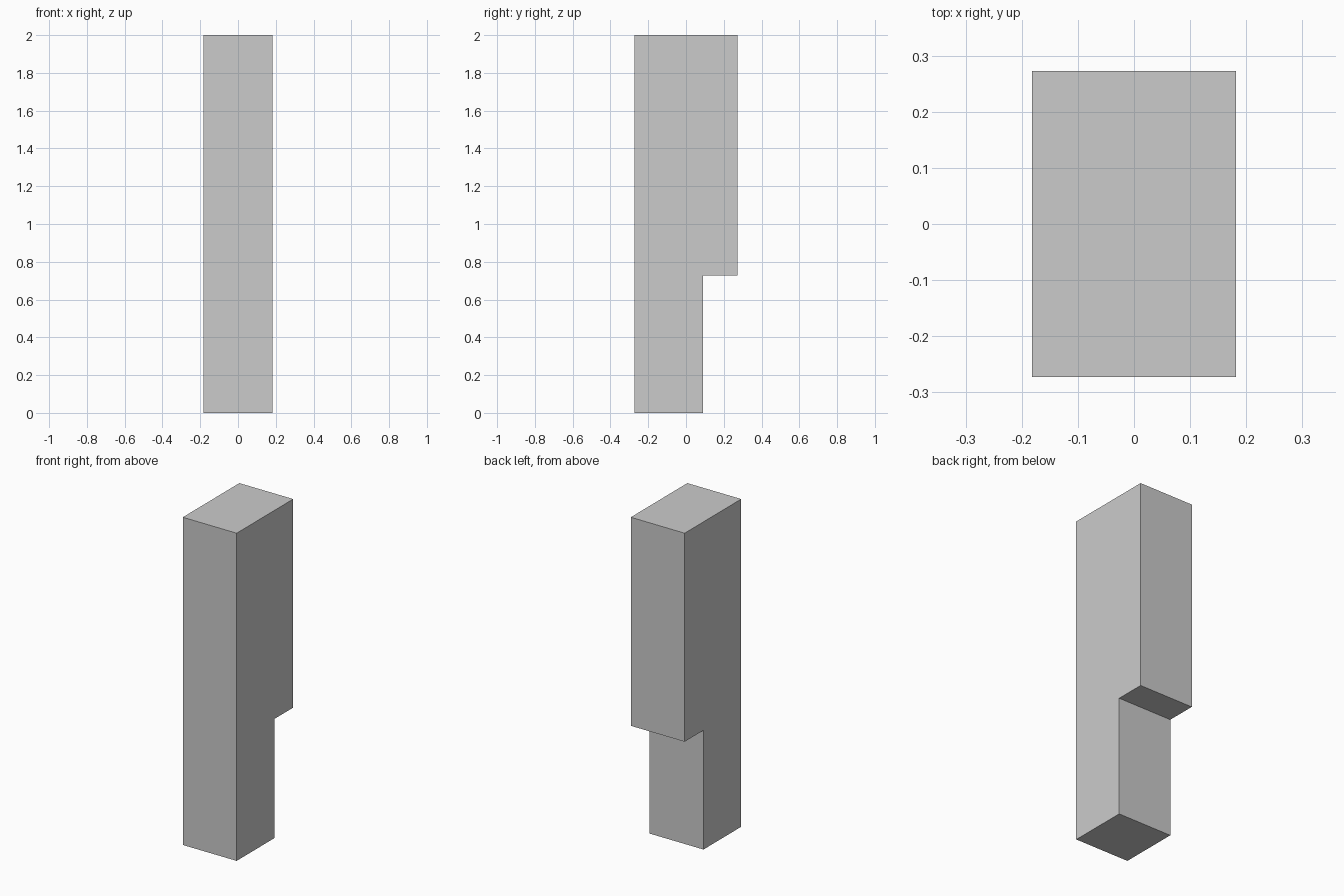
import bpy, bmesh

if "Cube" in bpy.data.objects:
    bpy.data.objects.remove(bpy.data.objects["Cube"])

U = 2 / 11  # grid module: the block is 2 x 3 x 11 modules

# Side profile (y, z) in modules: tall post with the lower back cut away
profile = [(-1.5, 0), (0.5, 0), (0.5, 4), (1.5, 4), (1.5, 11), (-1.5, 11)]

# Stepped post: profile extruded across the width
bm = bmesh.new()
face = bm.faces.new([bm.verts.new((-U, y * U, z * U)) for y, z in profile])
side = bmesh.ops.extrude_face_region(bm, geom=[face])
verts = [v for v in side["geom"] if isinstance(v, bmesh.types.BMVert)]
bmesh.ops.translate(bm, verts=verts, vec=(2 * U, 0, 0))
bmesh.ops.recalc_face_normals(bm, faces=bm.faces)

mesh = bpy.data.meshes.new("stepped_post")
bm.to_mesh(mesh)
bm.free()
bpy.context.collection.objects.link(bpy.data.objects.new("stepped_post", mesh))
